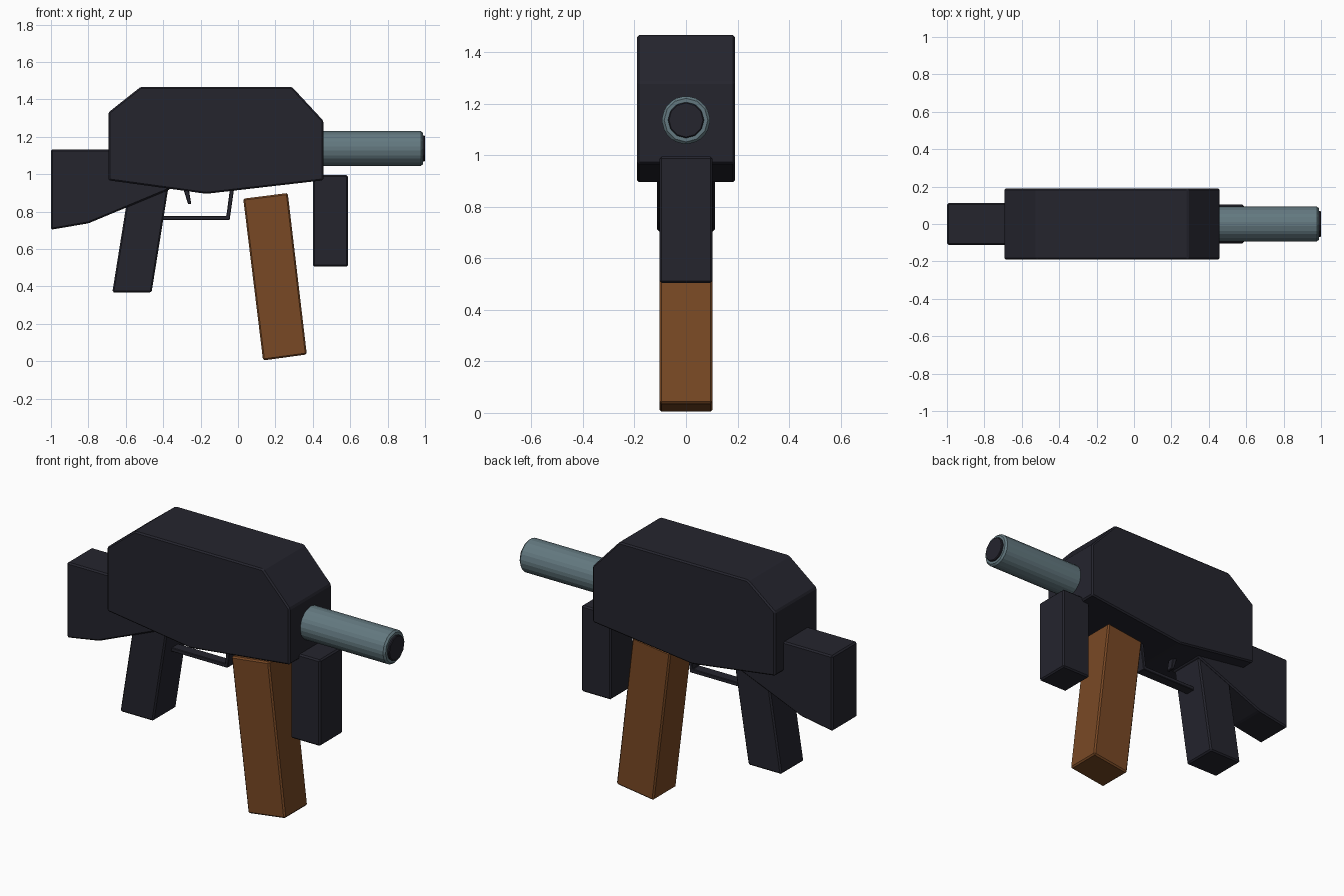
import bpy, bmesh, math
from mathutils import Matrix

if "Cube" in bpy.data.objects:
    bpy.data.objects.remove(bpy.data.objects["Cube"])


def material(name, rgb):
    m = bpy.data.materials.new(name)
    m.diffuse_color = (*rgb, 1)
    m.use_nodes = True
    m.node_tree.nodes["Principled BSDF"].inputs["Base Color"].default_value = m.diffuse_color
    return m


DARK = material("dark gunmetal", (0.018, 0.018, 0.027))
WOOD = material("brown wood", (0.19, 0.066, 0.018))
STEEL = material("blue grey steel", (0.125, 0.19, 0.215))


def finish(name, bm, mat, bevel):
    bmesh.ops.recalc_face_normals(bm, faces=bm.faces)
    me = bpy.data.meshes.new(name)
    bm.to_mesh(me)
    bm.free()
    me.materials.append(mat)
    ob = bpy.data.objects.new(name, me)
    bpy.context.collection.objects.link(ob)
    if bevel:
        mod = ob.modifiers.new("edge bevel", 'BEVEL')
        mod.width = bevel
        mod.segments = 1
        mod.limit_method = 'ANGLE'
        mod.angle_limit = math.radians(10)
    return ob


def plate(name, profile, half, mat=DARK, bevel=0.008):
    """Side profile in x, z extruded symmetrically across y."""
    bm = bmesh.new()
    face = bm.faces.new([bm.verts.new((x, -half, z)) for x, z in profile])
    ext = bmesh.ops.extrude_face_region(bm, geom=[face])
    verts = [v for v in ext["geom"] if isinstance(v, bmesh.types.BMVert)]
    bmesh.ops.translate(bm, verts=verts, vec=(0, 2 * half, 0))
    return finish(name, bm, mat, bevel)


def tube(name, x0, x1, radius, z, mat, bevel):
    """Twelve-sided cylinder along x."""
    bm = bmesh.new()
    place = Matrix.Translation(((x0 + x1) / 2, 0, z)) @ Matrix.Rotation(math.pi / 2, 4, 'Y')
    bmesh.ops.create_cone(bm, cap_ends=True, segments=12, radius1=radius,
                          radius2=radius, depth=x1 - x0, matrix=place)
    return finish(name, bm, mat, bevel)


# Main housing and rear stock
plate("receiver", [(-0.693, 0.967), (-0.17, 0.895), (0.457, 0.967), (0.457, 1.285),
                   (0.288, 1.467), (-0.52, 1.467), (-0.693, 1.33)], 0.19)
plate("stock", [(-1.0, 0.703), (-0.80, 0.737), (-0.36, 0.92), (-0.36, 1.0),
                (-0.62, 1.133), (-1.0, 1.133)], 0.112)

# Handles and magazine
plate("rear_grip", [(-0.672, 0.368), (-0.462, 0.368), (-0.372, 0.93), (-0.582, 0.93)], 0.103)
plate("front_grip", [(0.402, 0.505), (0.588, 0.505), (0.588, 0.995), (0.402, 0.995)], 0.103)
plate("magazine", [(0.134, 0.004), (0.368, 0.036), (0.266, 0.899), (0.028, 0.869)], 0.103, WOOD)

# Trigger and its guard
plate("trigger_guard", [(-0.42, 0.755), (-0.045, 0.755), (-0.02, 0.93), (-0.042, 0.93),
                        (-0.062, 0.777), (-0.42, 0.777)], 0.03, bevel=0.003)
plate("trigger", [(-0.267, 0.84), (-0.25, 0.84), (-0.265, 0.93), (-0.295, 0.93)],
      0.02, bevel=0.003)

# Barrel with dark muzzle opening
tube("barrel", 0.42, 0.988, 0.095, 1.137, STEEL, 0.01)
tube("muzzle", 0.96, 1.0, 0.07, 1.137, DARK, 0.004)
